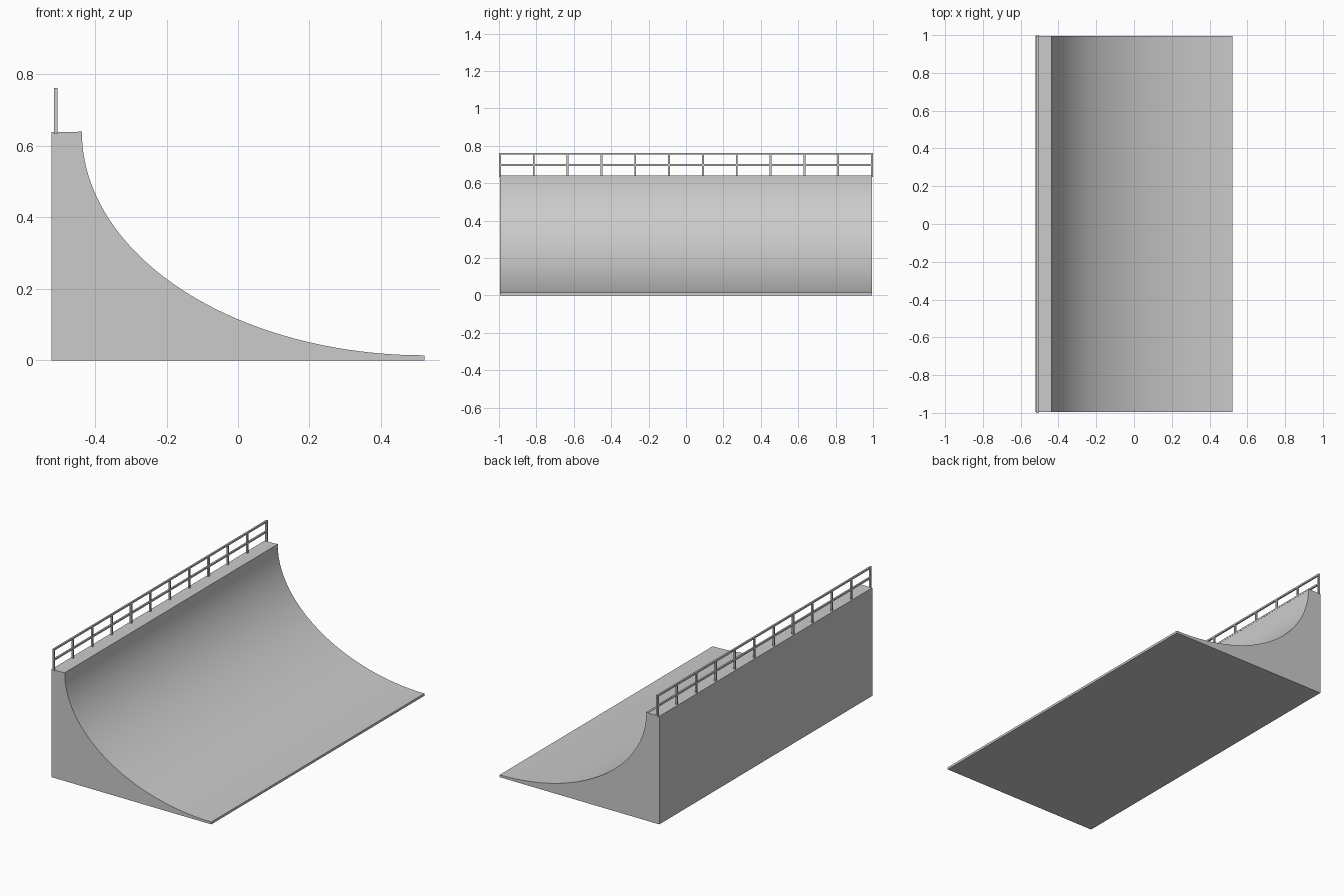
import bpy, bmesh, math

if "Cube" in bpy.data.objects:
    bpy.data.objects.remove(bpy.data.objects["Cube"])

def material(name, rgb):
    m = bpy.data.materials.new(name)
    m.diffuse_color = (*rgb, 1)
    m.use_nodes = True
    m.node_tree.nodes["Principled BSDF"].inputs["Base Color"].default_value = m.diffuse_color
    return m

grey = material("concrete_grey", (0.6, 0.6, 0.6))

def add_object(name, bm, mat):
    bmesh.ops.recalc_face_normals(bm, faces=bm.faces)
    me = bpy.data.meshes.new(name)
    bm.to_mesh(me)
    bm.free()
    me.materials.append(mat)
    ob = bpy.data.objects.new(name, me)
    bpy.context.collection.objects.link(ob)
    return ob

def add_box(name, lo, hi, mat):
    bm = bmesh.new()
    bmesh.ops.create_cube(bm, size=1)
    for v in bm.verts:
        v.co = [l + (c + 0.5) * (h - l) for l, h, c in zip(lo, hi, v.co)]
    return add_object(name, bm, mat)

# Main dimensions
X0, X1 = -0.522, 0.522
HALF = 0.995
DECK_X, DECK_Z, LIP_Z = -0.437, 0.639, 0.014
SEG = 48

# Ramp body: quarter-ellipse profile extruded along y
profile = [(X1, 0), (X0, 0), (X0, DECK_Z)]
for i in range(SEG + 1):
    a = math.pi / 2 * i / SEG
    profile.append((X1 - (X1 - DECK_X) * math.cos(a),
                    DECK_Z - (DECK_Z - LIP_Z) * math.sin(a)))
bm = bmesh.new()
face = bm.faces.new([bm.verts.new((x, -HALF, z)) for x, z in profile])
ext = bmesh.ops.extrude_face_region(bm, geom=[face], use_keep_orig=True)
bmesh.ops.translate(bm, vec=(0, 2 * HALF, 0),
                    verts=[g for g in ext["geom"] if isinstance(g, bmesh.types.BMVert)])
ramp = add_object("ramp_body", bm, grey)
bpy.context.view_layer.objects.active = ramp
ramp.select_set(True)
bpy.ops.object.shade_smooth_by_angle(angle=math.radians(30))

# Coping strip along the top edge of the curve
add_box("coping", (-0.448, -HALF, 0.631), (-0.436, HALF, 0.641), grey)

# Guard rail: evenly spaced posts and two horizontal bars
RX, T, TOP = -0.510, 0.005, 0.762
POSTS = 12
for i in range(POSTS):
    y = -HALF + 2 * HALF * i / (POSTS - 1)
    add_box(f"rail_post_{i + 1}", (RX - T, y - T, DECK_Z - 0.005), (RX + T, y + T, TOP - 0.001), grey)
for name, z in (("top_rail", TOP - T), ("middle_rail", 0.697)):
    add_box(name, (RX - T, -1, z - T), (RX + T, 1, z + T), grey)
